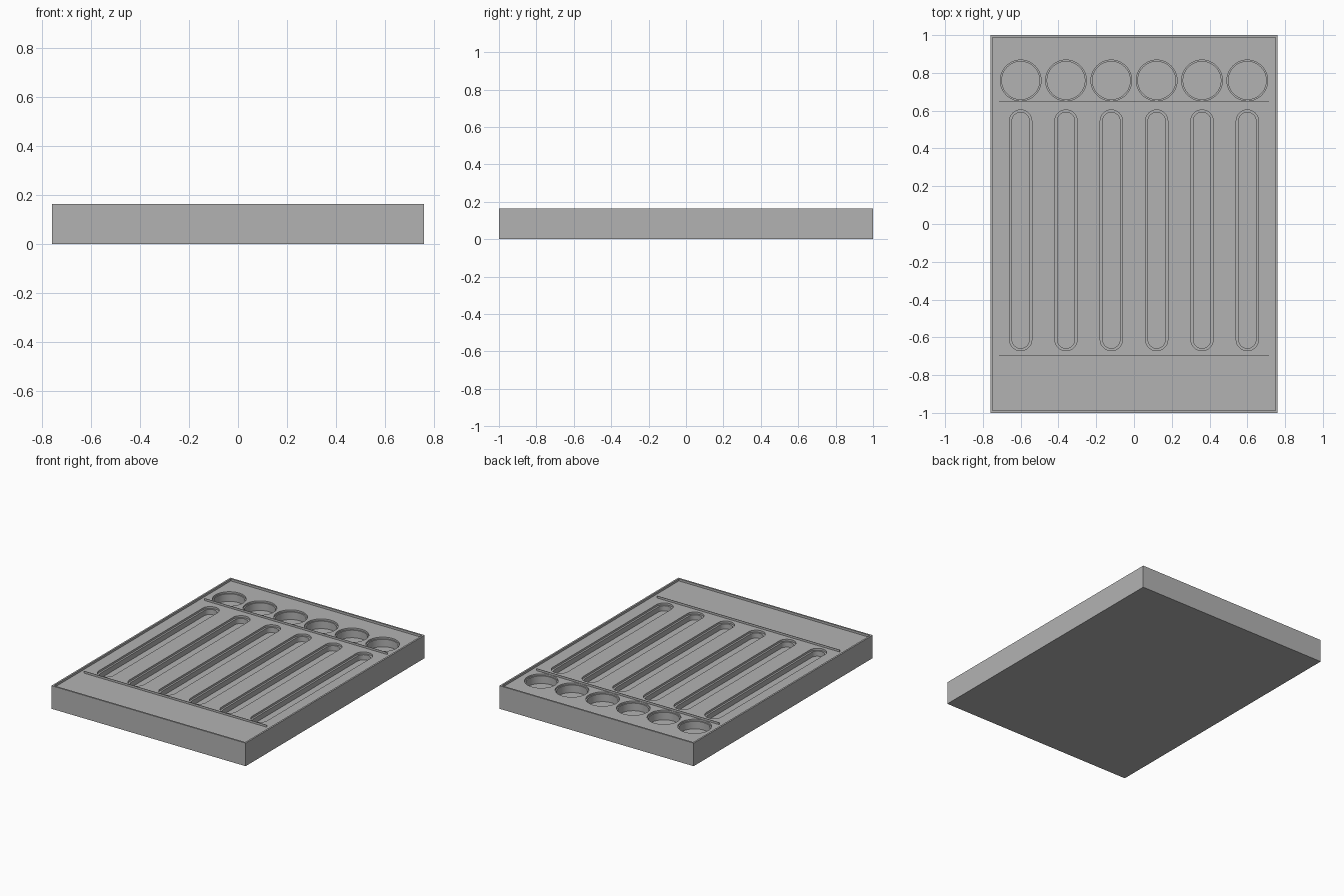
import bpy, bmesh, math

if "Cube" in bpy.data.objects:
    bpy.data.objects.remove(bpy.data.objects["Cube"])

W, L, H = 0.76, 1.0, 0.163      # half width, half length, height
RIM, DECK = 0.012, 0.148        # rim width, height of the sunken deck
ABOVE = 0.3                     # top of all cutters
COLUMNS = [-0.6 + 0.24 * i for i in range(6)]

grey = bpy.data.materials.new("mid grey")
grey.use_nodes = True
colour = (0.45, 0.45, 0.45, 1)
grey.diffuse_color = colour
grey.node_tree.nodes["Principled BSDF"].inputs["Base Color"].default_value = colour


def add_prism(bm, outline, z0, z1):
    """Extrude a counter-clockwise outline from z0 to z1."""
    low = [bm.verts.new((x, y, z0)) for x, y in outline]
    high = [bm.verts.new((x, y, z1)) for x, y in outline]
    bm.faces.new(low[::-1])
    bm.faces.new(high)
    n = len(outline)
    for i in range(n):
        j = (i + 1) % n
        bm.faces.new((low[i], low[j], high[j], high[i]))


def rectangle(x, y, cy=0):
    return [(-x, cy - y), (x, cy - y), (x, cy + y), (-x, cy + y)]


def stadium(cx, y0, y1, r, steps=20):
    """Rounded slot outline; y0 and y1 are the centres of its end arcs."""
    arc = [math.pi * i / steps for i in range(steps + 1)]
    return ([(cx + r * math.cos(a), y1 + r * math.sin(a)) for a in arc] +
            [(cx - r * math.cos(a), y0 - r * math.sin(a)) for a in arc])


def circle(cx, cy, r, steps=48):
    return [(cx + r * math.cos(math.tau * i / steps),
             cy + r * math.sin(math.tau * i / steps)) for i in range(steps)]


def make(name, prisms):
    bm = bmesh.new()
    for outline, z0, z1 in prisms:
        add_prism(bm, outline, z0, z1)
    mesh = bpy.data.meshes.new(name)
    bm.to_mesh(mesh)
    bm.free()
    mesh.materials.append(grey)
    ob = bpy.data.objects.new(name, mesh)
    bpy.context.collection.objects.link(ob)
    return ob


def carve(ob, cutter):
    mod = ob.modifiers.new("carve", 'BOOLEAN')
    mod.operation = 'DIFFERENCE'
    mod.solver = 'EXACT'
    mod.object = cutter
    bpy.context.view_layer.objects.active = ob
    bpy.ops.object.modifier_apply(modifier=mod.name)
    bpy.data.objects.remove(cutter)


# Tray block with a thin raised rim
tray = make("tray", [(rectangle(W, L), 0, H)])
carve(tray, make("deck_cutter", [(rectangle(W - RIM, L - RIM), DECK, ABOVE)]))

# Shallow ledges around each slot and round well
ledges = [(stadium(x, -0.612, 0.545, 0.059), DECK - 0.014, ABOVE) for x in COLUMNS]
ledges += [(circle(x, 0.76, 0.108), DECK - 0.012, ABOVE) for x in COLUMNS]
carve(tray, make("ledge_cutter", ledges))

# Deeper pockets inside the ledges
pockets = [(stadium(x, -0.612, 0.545, 0.046), DECK - 0.05, ABOVE) for x in COLUMNS]
pockets += [(circle(x, 0.76, 0.1), DECK - 0.065, ABOVE) for x in COLUMNS]
carve(tray, make("pocket_cutter", pockets))

# Thin upright dividers at both ends of the slots
for name, y in (("back_divider", 0.649), ("front_divider", -0.697)):
    make(name, [(rectangle(0.715, 0.001, y), DECK - 0.001, H)])

# Smooth the curved walls, keep edges crisp
bpy.ops.object.select_all(action='DESELECT')
tray.select_set(True)
bpy.context.view_layer.objects.active = tray
bpy.ops.object.shade_smooth_by_angle(angle=math.radians(30))
